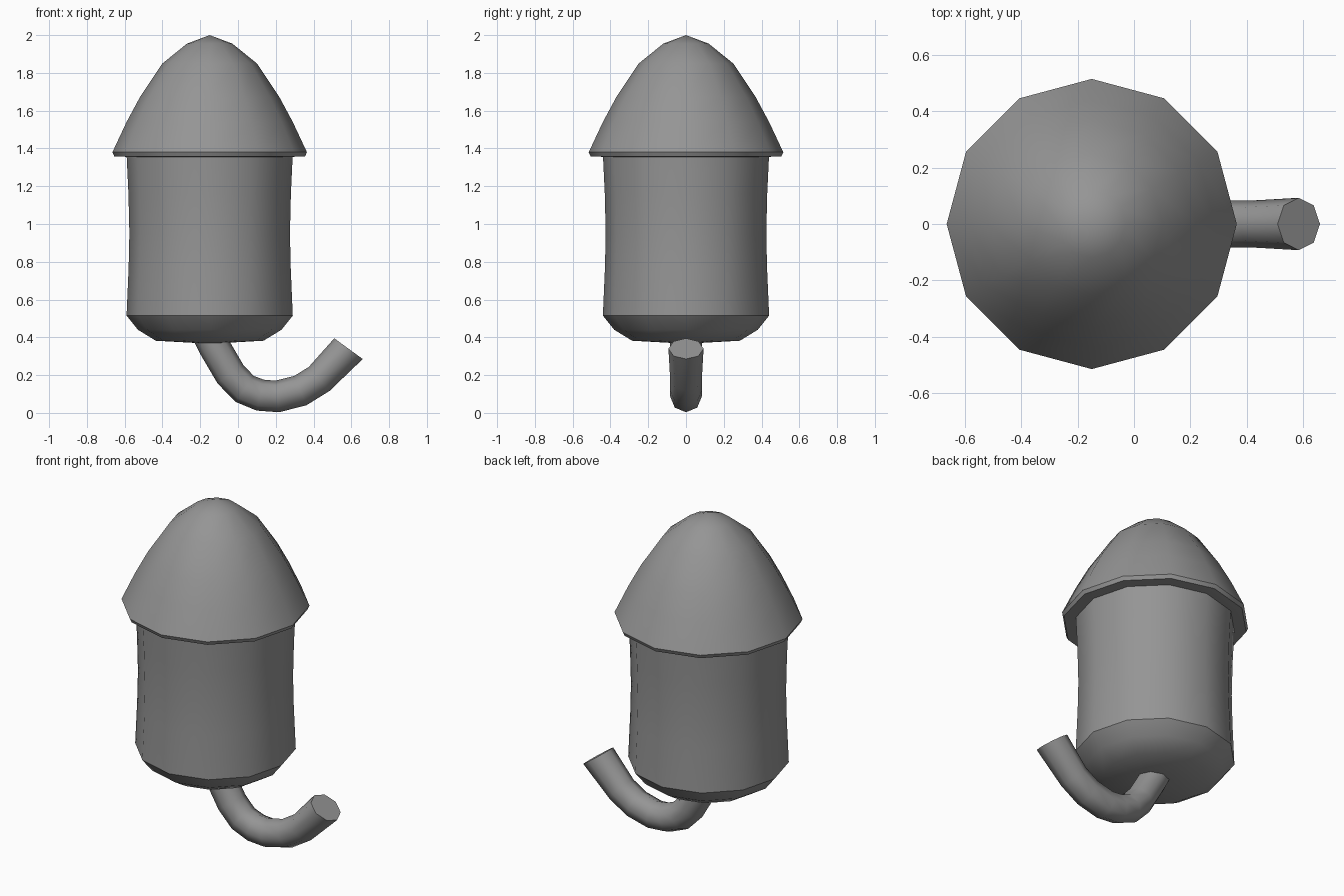
import bpy, bmesh, math
from mathutils import Vector

cube = bpy.data.objects.get("Cube")
if cube:
    bpy.data.objects.remove(cube, do_unlink=True)

grey = bpy.data.materials.new("plain grey")
grey.use_nodes = True
colour = (0.3, 0.3, 0.3, 1)
grey.diffuse_color = colour
grey.node_tree.nodes["Principled BSDF"].inputs["Base Color"].default_value = colour

AXIS_X = -0.15


def loft(name, rings, smooth_angle):
    """Skin a list of equal-sided rings and cap both ends."""
    bm = bmesh.new()
    loops = [[bm.verts.new(p) for p in ring] for ring in rings]
    n = len(loops[0])
    for a, b in zip(loops, loops[1:]):
        for i in range(n):
            j = (i + 1) % n
            bm.faces.new((a[i], a[j], b[j], b[i]))
    bm.faces.new(loops[0])
    bm.faces.new(loops[-1])
    bmesh.ops.remove_doubles(bm, verts=bm.verts, dist=0.0005)
    bmesh.ops.recalc_face_normals(bm, faces=bm.faces)
    mesh = bpy.data.meshes.new(name)
    bm.to_mesh(mesh)
    bm.free()
    mesh.materials.append(grey)
    obj = bpy.data.objects.new(name, mesh)
    bpy.context.collection.objects.link(obj)
    bpy.ops.object.select_all(action='DESELECT')
    obj.select_set(True)
    bpy.context.view_layer.objects.active = obj
    bpy.ops.object.shade_smooth_by_angle(angle=math.radians(smooth_angle))
    return obj


def circle(centre, u, v, r, n):
    return [centre + r * (math.cos(t) * u + math.sin(t) * v)
            for t in (math.tau * i / n for i in range(n))]


def lathe(name, profile):
    x, y = Vector((1, 0, 0)), Vector((0, 1, 0))
    return loft(name, [circle(Vector((AXIS_X, 0, z)), x, y, r, 12)
                       for r, z in profile], 36)


# Waisted body with a chamfered, slightly dished-out base
lathe("body", [(0.07, 0.37), (0.285, 0.382), (0.43 - 0.05, 0.44), (0.44, 0.515),
               (0.429, 0.77), (0.425, 0.95), (0.43, 1.16), (0.44, 1.37)])

# Domed cap with a thin overhanging rim
lathe("cap", [(0.42, 1.355), (0.505, 1.358), (0.515, 1.38), (0.44, 1.54),
              (0.37, 1.67), (0.25, 1.85), (0.12, 1.955), (0.0, 2.0)])

# Curved hook swept under the base
path = [Vector((x, 0, z)) for x, z in (
    (-0.165, 0.43), (-0.125, 0.35), (-0.04, 0.205), (0.035, 0.127),
    (0.118, 0.094), (0.208, 0.087), (0.33, 0.118), (0.43, 0.18), (0.585, 0.34))]
side = Vector((0, 1, 0))
rings = []
for i, p in enumerate(path):
    ahead = path[min(i + 1, len(path) - 1)]
    behind = path[max(i - 1, 0)]
    along = (ahead - behind).normalized()
    if i == len(path) - 1:
        along = Vector((0.59, 0, 0.81))
    radius = 0.093 if i == len(path) - 1 else 0.084
    rings.append(circle(p, side, along.cross(side), radius, 8))
loft("hook", rings, 50)
